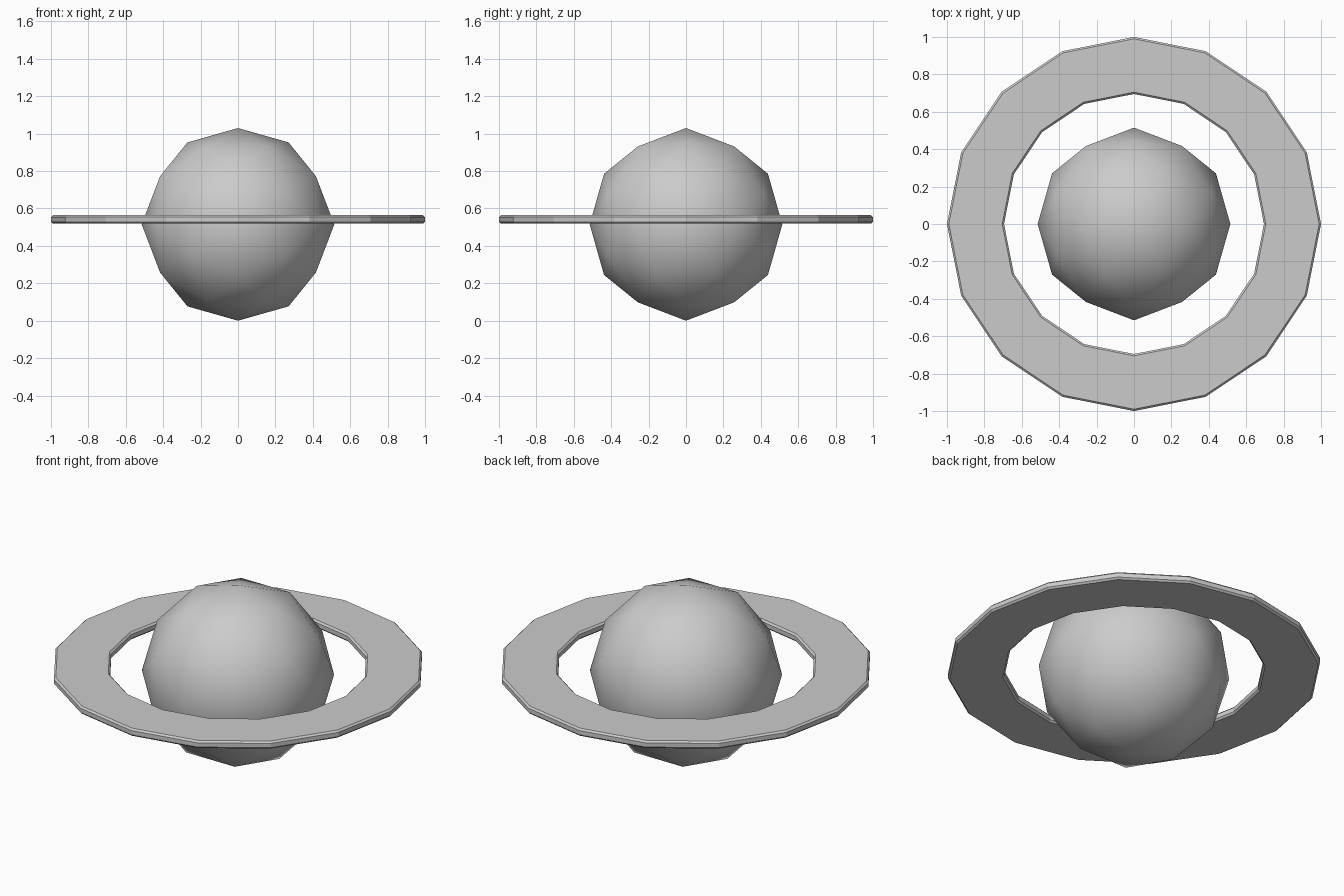
import bpy, bmesh, math
from mathutils import Vector

if "Cube" in bpy.data.objects:
    bpy.data.objects.remove(bpy.data.objects["Cube"])

R = 0.515          # planet radius, also its centre height
SIDES = 16


def make_object(name, bm, smooth):
    bmesh.ops.recalc_face_normals(bm, faces=bm.faces[:])
    for f in bm.faces:
        f.smooth = smooth
    me = bpy.data.meshes.new(name)
    bm.to_mesh(me)
    bm.free()
    ob = bpy.data.objects.new(name, me)
    bpy.context.collection.objects.link(ob)
    return ob


# Planet: once-subdivided icosahedron with edge midpoints on the axes
phi = (1 + math.sqrt(5)) / 2
corners = []
for a in (-1, 1):
    for b in (-phi, phi):
        corners += [Vector((a, 0, b)), Vector((0, b, a)), Vector((b, a, 0))]
mids = [p + q for i, p in enumerate(corners) for q in corners[:i]
        if abs((p - q).length - 2) < 0.01]
bm = bmesh.new()
for p in corners + mids:
    bm.verts.new(p.normalized() * R)
bmesh.ops.convex_hull(bm, input=bm.verts[:])
planet = make_object("planet", bm, True)
planet.location.z = R

# Ring: chamfered rectangular section swept round 16 sides
inner, outer, low, high, c = 0.695, 1.0, 0.519, 0.564, 0.01
section = [(inner + c, low), (outer - c, low), (outer, low + c), (outer, high - c),
           (outer - c, high), (inner + c, high), (inner, high - c), (inner, low + c)]
bm = bmesh.new()
loops = []
for i in range(SIDES):
    t = 2 * math.pi * i / SIDES
    loops.append([bm.verts.new((r * math.cos(t), r * math.sin(t), z)) for r, z in section])
n = len(section)
for i in range(SIDES):
    p, q = loops[i], loops[(i + 1) % SIDES]
    for j in range(n):
        k = (j + 1) % n
        bm.faces.new((p[j], q[j], q[k], p[k]))
make_object("ring", bm, False)
